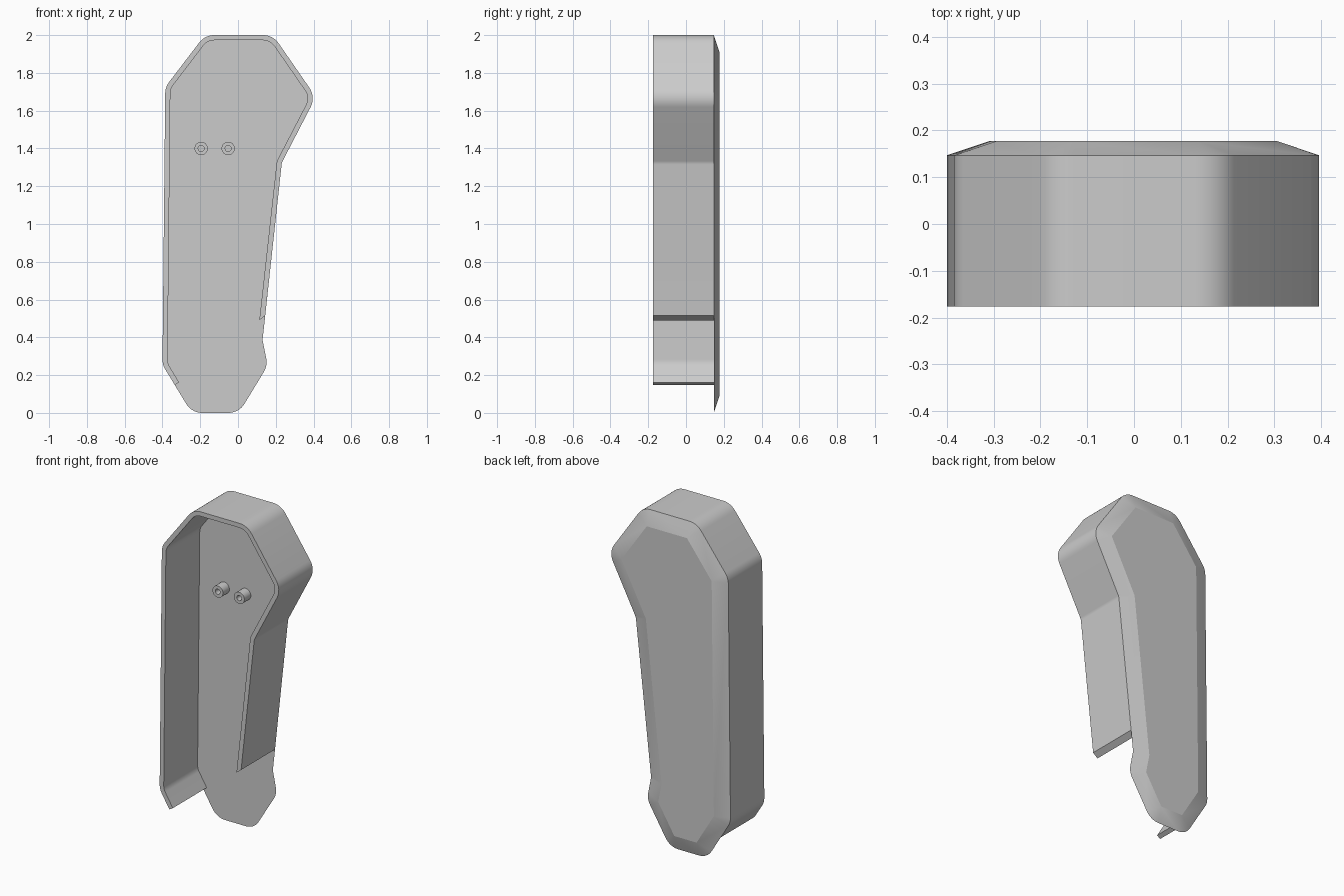
import bpy, bmesh, math
from mathutils import Vector

if "Cube" in bpy.data.objects:
    bpy.data.objects.remove(bpy.data.objects["Cube"])

FRONT, SEAM, BACK = -0.176, 0.147, 0.177
WALL, CHAMFER, RADIUS = 0.027, 0.09, 0.1

grey = bpy.data.materials.new("grey plastic")
grey.diffuse_color = (0.6, 0.6, 0.6, 1)
grey.use_nodes = True
grey.node_tree.nodes["Principled BSDF"].inputs["Base Color"].default_value = grey.diffuse_color

# Corners (x, z), counter-clockwise seen from the front, starting at the bulge
corners = [Vector(p) for p in [
    (0.157, 0.25), (0.13, 0.386), (0.232, 1.325), (0.412, 1.672), (0.185, 2.0),
    (-0.175, 2.0), (-0.385, 1.725), (-0.4, 0.255), (-0.245, 0.0), (0.005, 0.0)]]


def left(d):
    return Vector((-d.y, d.x))


def miter(a, p, b, dist):
    """Move p inward by dist from both neighbouring edges."""
    n1, n2 = left((p - a).normalized()), left((b - p).normalized())
    return p + (n1 + n2) * dist / (1 + n1.dot(n2))


def arc(a, p, b, steps=8):
    """Round corner p with an arc."""
    u, v = (p - a).normalized(), (b - p).normalized()
    turn = u.angle_signed(v)
    r = RADIUS if u.cross(v) > 0 else 0.05
    t = r * math.tan(abs(turn) / 2)
    side = 1 if u.cross(v) > 0 else -1
    start = p - u * t
    centre = start + left(u) * r * side
    pts = []
    for k in range(steps + 1):
        ang = side * abs(turn) * k / steps
        d = start - centre
        c, s = math.cos(ang), math.sin(ang)
        pts.append(centre + Vector((d.x * c - d.y * s, d.x * s + d.y * c)))
    return pts


def finish(bm, name):
    bmesh.ops.recalc_face_normals(bm, faces=bm.faces)
    mesh = bpy.data.meshes.new(name)
    bm.to_mesh(mesh)
    bm.free()
    mesh.materials.append(grey)
    ob = bpy.data.objects.new(name, mesh)
    bpy.context.collection.objects.link(ob)
    return ob


def smooth(ob, degrees=25):
    bpy.ops.object.select_all(action='DESELECT')
    ob.select_set(True)
    bpy.context.view_layer.objects.active = ob
    bpy.ops.object.shade_smooth_by_angle(angle=math.radians(degrees))


def lathe(name, profile, x, z, steps=32):
    """Closed (radius, y) profile turned around a y-parallel axis."""
    bm = bmesh.new()
    rings = [[bm.verts.new((x + r * math.cos(a), y, z + r * math.sin(a)))
              for r, y in profile]
             for a in (2 * math.pi * k / steps for k in range(steps))]
    n = len(profile)
    for k in range(steps):
        p, q = rings[k], rings[(k + 1) % steps]
        for i in range(n):
            j = (i + 1) % n
            bm.faces.new((p[i], p[j], q[j], q[i]))
    return finish(bm, name)


n = len(corners)
around = [(corners[i - 1], corners[i], corners[(i + 1) % n]) for i in range(n)]
arcs = [arc(*c) for c in around]

# Back plate: rounded rim at the seam, chamfered to a sharp-cornered back face
bm = bmesh.new()
rim = [[bm.verts.new((p.x, SEAM, p.y)) for p in a] for a in arcs]
inset = [bm.verts.new((p.x, BACK, p.y))
         for p in (miter(*c, CHAMFER) for c in around)]
bm.faces.new([v for a in rim for v in a])
bm.faces.new(inset)
for i in range(n):
    j = (i + 1) % n
    for a, b in zip(rim[i], rim[i][1:]):
        bm.faces.new((a, b, inset[i]))
    bm.faces.new((rim[i][-1], rim[j][0], inset[j], inset[i]))
plate = finish(bm, "back_plate")

# Side wall: open strip that leaves the lower end free
start, end = Vector((0.144, 0.515)), Vector((-0.335, 0.148))
outer = [start] + [p for a in arcs[2:8] for p in a] + [end]
inner = [Vector((0.113, 0.49))]
inner += [miter(outer[i - 1], outer[i], outer[i + 1], WALL)
          for i in range(1, len(outer) - 1)]
inner.append(end + left((end - outer[-2]).normalized()) * WALL)
bm = bmesh.new()
loops = [[bm.verts.new((p.x, y, p.y)) for p in path]
         for path, y in ((outer, FRONT), (outer, SEAM), (inner, SEAM), (inner, FRONT))]
for k in range(4):
    a, b = loops[k], loops[(k + 1) % 4]
    for i in range(len(outer) - 1):
        bm.faces.new((a[i], a[i + 1], b[i + 1], b[i]))
for i in (0, -1):
    bm.faces.new([l[i] for l in loops])
smooth(finish(bm, "side_wall"))

# Screw bosses with counterbored holes through the plate
for i, x in enumerate((-0.195, -0.052)):
    boss = lathe(f"screw_boss_{i + 1}", [
        (0.016, 0.085), (0.035, 0.085), (0.035, SEAM), (0.027, SEAM),
        (0.027, 0.125), (0.016, 0.125)], x, 1.4)
    smooth(boss)
    bm = bmesh.new()
    bmesh.ops.create_cone(bm, cap_ends=True, segments=32, radius1=0.027,
                          radius2=0.027, depth=0.2)
    for v in bm.verts:
        v.co = (x + v.co.x, SEAM + v.co.z, 1.4 + v.co.y)
    cutter = finish(bm, f"hole_cutter_{i + 1}")
    cutter.hide_render = True
    cutter.hide_set(True)
    cut = plate.modifiers.new("hole", 'BOOLEAN')
    cut.object = cutter
    cut.operation = 'DIFFERENCE'
    cut.solver = 'EXACT'

# Bake the holes so the plate stands alone, then remove the cutters
bpy.context.view_layer.update()
cut_mesh = bpy.data.meshes.new_from_object(
    plate.evaluated_get(bpy.context.evaluated_depsgraph_get()))
plate.modifiers.clear()
plate.data = cut_mesh
for ob in [o for o in bpy.data.objects if o.name.startswith("hole_cutter")]:
    bpy.data.objects.remove(ob)
smooth(plate, 12)
